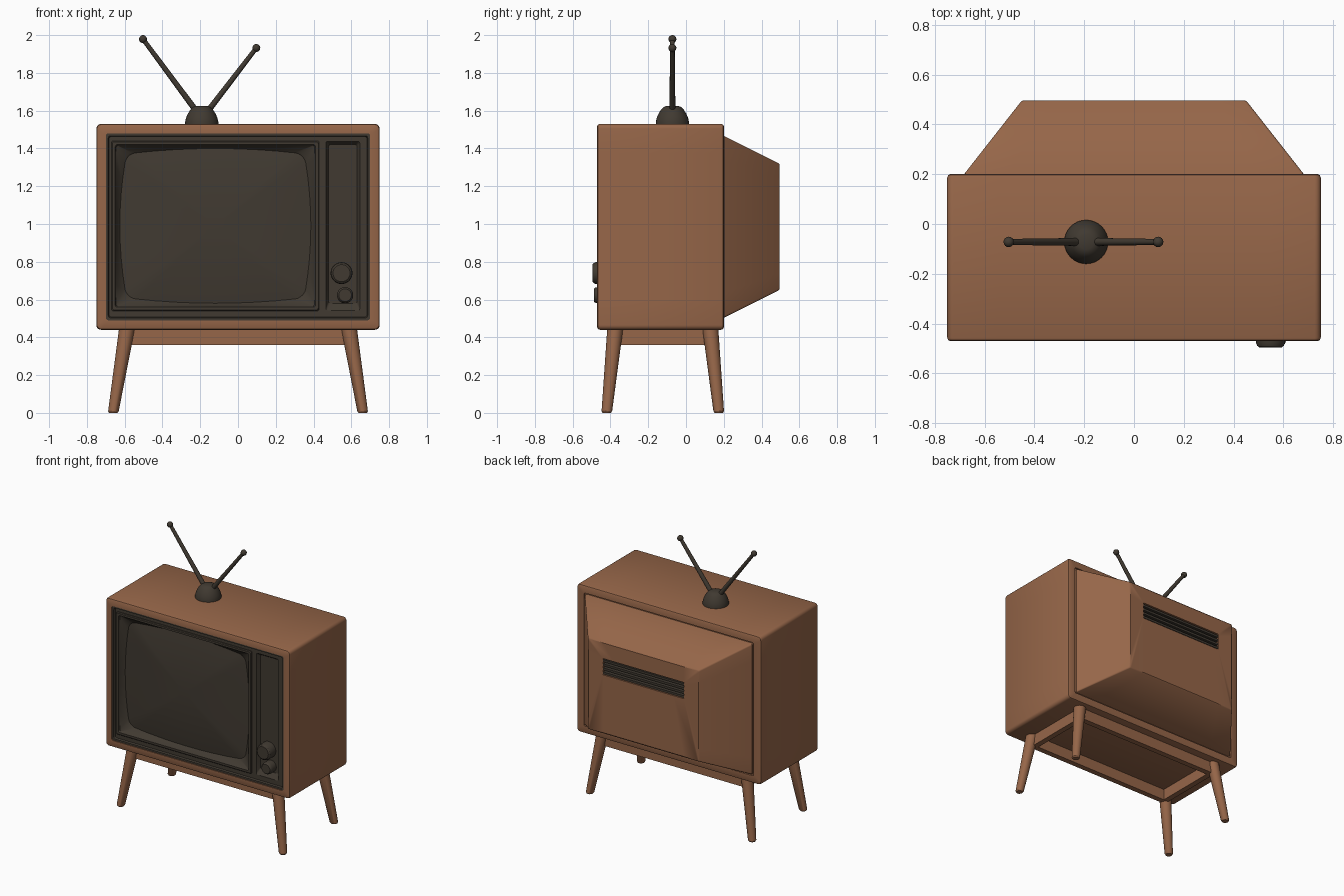
import bpy, bmesh, math
from mathutils import Vector

if "Cube" in bpy.data.objects:
    bpy.data.objects.remove(bpy.data.objects["Cube"])


def material(name, rgb):
    m = bpy.data.materials.new(name)
    m.diffuse_color = (*rgb, 1)
    m.use_nodes = True
    m.node_tree.nodes["Principled BSDF"].inputs["Base Color"].default_value = m.diffuse_color
    return m


WOOD = material("warm wood", (0.305, 0.133, 0.066))
DARK = material("dark plastic", (0.052, 0.042, 0.031))


def finish(name, bm, mat):
    bmesh.ops.recalc_face_normals(bm, faces=bm.faces)
    me = bpy.data.meshes.new(name)
    bm.to_mesh(me)
    bm.free()
    me.materials.append(mat)
    ob = bpy.data.objects.new(name, me)
    bpy.context.collection.objects.link(ob)
    return ob


def loft(name, rings, mat, cap_start=True, cap_end=True):
    """Skin a list of equal-length point rings."""
    bm = bmesh.new()
    vs = [[bm.verts.new(p) for p in ring] for ring in rings]
    n = len(vs[0])
    for a, b in zip(vs, vs[1:]):
        for i in range(n):
            j = (i + 1) % n
            bm.faces.new((a[i], a[j], b[j], b[i]))
    if cap_start:
        bm.faces.new(vs[0])
    if cap_end:
        bm.faces.new(vs[-1])
    return finish(name, bm, mat)


def rect(cx, cz, hw, hh, y, r=0.01, bow=0.0):
    """Rounded rectangle facing y; bow makes the sides bulge like a picture tube."""
    pts = []
    for k, (sx, sz) in enumerate(((1, 1), (-1, 1), (-1, -1), (1, -1))):
        for i in range(6):
            a = math.pi / 2 * (k + i / 5)
            pts.append((sx * (hw - r) + r * math.cos(a), sz * (hh - r) + r * math.sin(a)))
        # points along the straight side up to the next corner
        x0, z0 = pts[-1]
        nx, nz = ((-1, 1), (-1, -1), (1, -1), (1, 1))[k]
        a = math.pi / 2 * (k + 1)
        x1, z1 = nx * (hw - r) + r * math.cos(a), nz * (hh - r) + r * math.sin(a)
        for i in range(1, 8):
            t = i / 8
            pts.append((x0 + (x1 - x0) * t, z0 + (z1 - z0) * t))
    return [Vector((cx + x * (1 - bow * (z / hh) ** 2), y, cz + z * (1 - bow * (x / hw) ** 2)))
            for x, z in pts]


def circle(c, r, n=24, axis="z"):
    out = []
    for i in range(n):
        a = 2 * math.pi * i / n
        u, v = r * math.cos(a), r * math.sin(a)
        out.append(Vector(c) + (Vector((u, v, 0)) if axis == "z" else Vector((u, 0, v))))
    return out


def box(name, x0, x1, y0, y1, z0, z1, mat):
    bm = bmesh.new()
    bmesh.ops.create_cube(bm, size=1)
    for v in bm.verts:
        v.co = ((x0 + x1) / 2 + v.co.x * (x1 - x0), (y0 + y1) / 2 + v.co.y * (y1 - y0),
                (z0 + z1) / 2 + v.co.z * (z1 - z0))
    return finish(name, bm, mat)


# Cabinet shell with recessed front
CZ = 0.985
loft("cabinet", [rect(0, CZ, *r) for r in (
    (0.69, 0.49, 0.19, 0.01), (0.69, 0.49, 0.20, 0.01), (0.738, 0.533, 0.20, 0.02), (0.746, 0.541, 0.196, 0.022),
    (0.75, 0.545, 0.186, 0.025), (0.75, 0.545, -0.456, 0.025), (0.746, 0.541, -0.466, 0.022),
    (0.738, 0.533, -0.47, 0.02), (0.70, 0.495, -0.47, 0.015), (0.70, 0.495, -0.39, 0.015))], WOOD)

# Tapered back housing with a vent recess
loft("back_housing", [rect(0, CZ, 0.68, 0.48, 0.18), rect(0, CZ, 0.68, 0.48, 0.203),
                      rect(0, CZ, 0.455, 0.337, 0.49), rect(0, CZ, 0.448, 0.33, 0.495),
                      rect(0, 1.14, 0.33, 0.06, 0.495, 0.005), rect(0, 1.14, 0.33, 0.06, 0.46, 0.005)], WOOD)
box("vent_back_plate", -0.329, 0.329, 0.461, 0.468, 1.081, 1.199, DARK)
for i in range(4):
    z = 1.093 + i * 0.03
    box("vent_slat", -0.329, 0.329, 0.465, 0.493, z - 0.008, z + 0.008, DARK)

# Dark front panel: bars around the screen and control openings
for nm, x0, x1, z0, z1 in (("left", -0.699, -0.66, 0.491, 1.479), ("right", 0.65, 0.699, 0.491, 1.479),
                           ("middle", 0.42, 0.46, 0.53, 1.44), ("top", -0.66, 0.65, 1.44, 1.479),
                           ("bottom", -0.66, 0.65, 0.491, 0.54)):
    box("front_panel_" + nm, x0, x1, -0.45, -0.392, z0, z1, DARK)
loft("front_trim", [rect(0, CZ, *r) for r in (
    (0.70, 0.495, -0.44, 0.015), (0.70, 0.495, -0.464, 0.015),
    (0.687, 0.482, -0.464, 0.012), (0.682, 0.477, -0.448, 0.012))], DARK, False, False)

# Screen bezel sloping into the tube opening
SX, SZ = -0.12, 0.99
loft("screen_bezel", [rect(SX, SZ, 0.55, 0.45, -0.40), rect(SX, SZ, 0.55, 0.45, -0.458),
                      rect(SX, SZ, 0.545, 0.445, -0.463), rect(SX, SZ, 0.53, 0.43, -0.463),
                      rect(SX, SZ, 0.525, 0.425, -0.45),
                      rect(SX, SZ, 0.512, 0.416, -0.425, 0.05, 0.07),
                      rect(SX, SZ, 0.505, 0.409, -0.418, 0.05, 0.07)], DARK, True, False)
# Domed screen
loft("screen", [rect(SX, SZ, 0.51 * s, 0.414 * s, -0.418 - 0.035 * (1 - s * s), 0.05 * s, 0.07 * s)
                for s in (1, 0.97, 0.9, 0.8, 0.65, 0.5, 0.3, 0.1)], DARK, False, True)

# Control recess and knobs
loft("control_recess", [rect(0.555, 0.99, 0.097, 0.455, -0.451), rect(0.555, 0.99, 0.09, 0.447, -0.451),
                        rect(0.555, 1.0, 0.075, 0.42, -0.425)], DARK, False, True)
for nm, x, z, r, y in (("channel_knob", 0.548, 0.74, 0.058, -0.495), ("volume_knob", 0.567, 0.623, 0.043, -0.487)):
    loft(nm, [circle((x, yy, z), rr, 28, "y") for yy, rr in (
        (-0.42, r), (y + 0.018, r), (y + 0.006, r * 0.92), (y, r * 0.78))], DARK)

# Base rails
for s in (-1, 1):
    box("side_rail", s * 0.575 - 0.02, s * 0.575 + 0.02, -0.375, 0.13, 0.36, 0.445, WOOD)
    yc = -0.122 + s * 0.245
    box("cross_rail", -0.575, 0.575, yc - 0.02, yc + 0.02, 0.36, 0.445, WOOD)

# Splayed tapered legs
for sx in (-1, 1):
    for sy in (-1, 1):
        top = (sx * 0.588, -0.123 + sy * 0.252, 0.445)
        foot = Vector((sx * 0.661, -0.123 + sy * 0.297, 0.0))
        low = foot.lerp(Vector(top), 0.02)
        loft("leg", [circle(foot, 0.022), circle(low, 0.028), circle(top, 0.042)], WOOD)

# Antenna base, rods and tips
AX, AY = -0.192, -0.072
loft("antenna_base", [circle((AX, AY, z), r, 32) for r, z in (
    (0.088, 1.52), (0.088, 1.54), (0.083, 1.562), (0.073, 1.585), (0.06, 1.605), (0.048, 1.618), (0.03, 1.626))], DARK)
for x0, x1, z1 in ((-0.215, -0.503, 1.979), (-0.165, 0.097, 1.932)):
    p, q = Vector((x0, AY, 1.59)), Vector((x1, AY, z1))
    d = q - p
    bm = bmesh.new()
    rot = d.to_track_quat("Z", "Y").to_matrix().to_4x4()
    rot.translation = (p + q) / 2
    bmesh.ops.create_cone(bm, cap_ends=True, segments=16, radius1=0.016, radius2=0.012, depth=d.length, matrix=rot)
    finish("antenna_rod", bm, DARK)
    bm = bmesh.new()
    bmesh.ops.create_uvsphere(bm, u_segments=16, v_segments=10, radius=0.021)
    bmesh.ops.translate(bm, verts=bm.verts, vec=q)
    finish("antenna_tip", bm, DARK)

# Smooth shading with sharp edges kept
for ob in bpy.context.collection.objects:
    ob.select_set(True)
    bpy.context.view_layer.objects.active = ob
bpy.ops.object.shade_smooth_by_angle(angle=math.radians(32))
